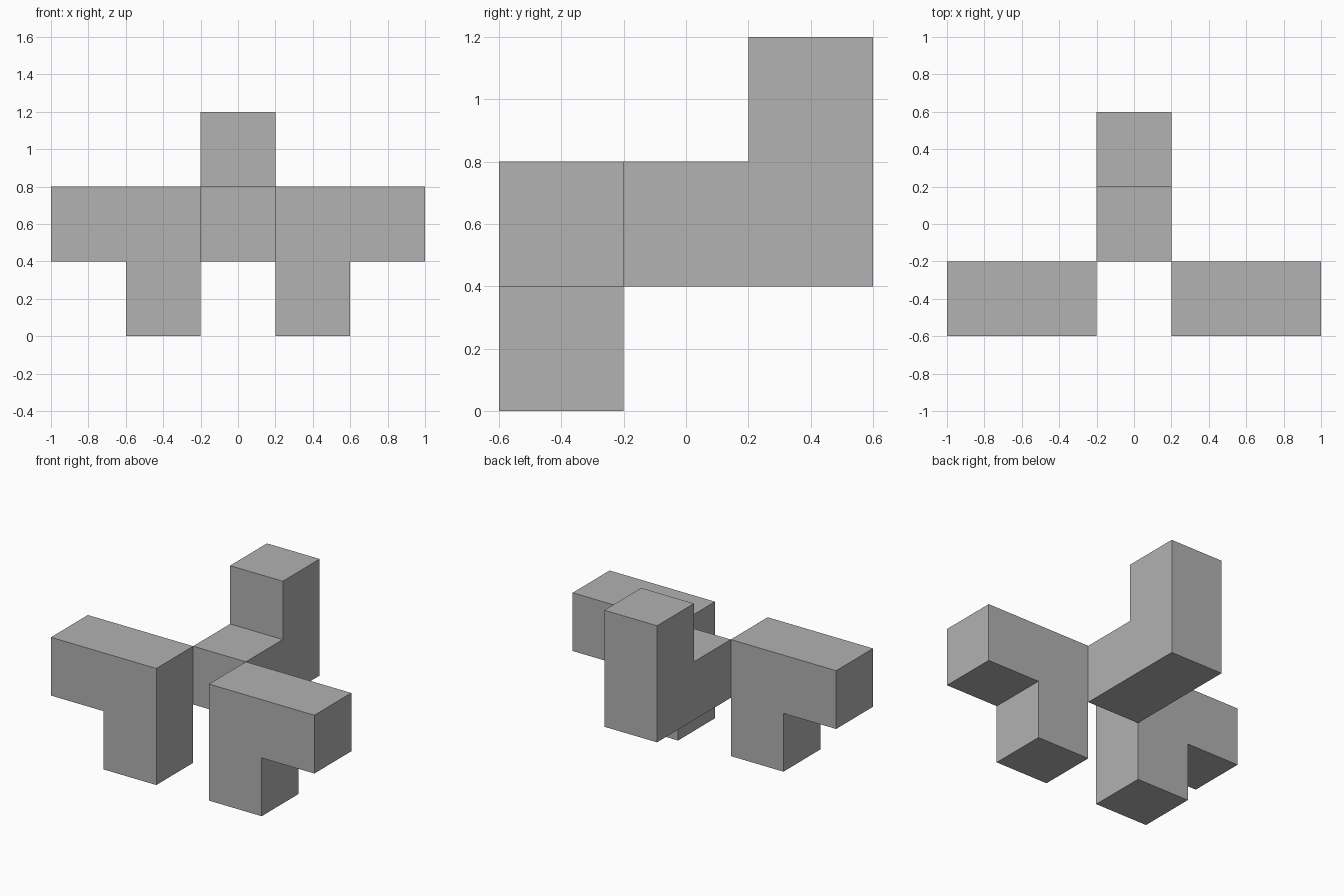
import bpy
import bmesh
from mathutils import Vector

cube = bpy.data.objects.get("Cube")
if cube:
    bpy.data.objects.remove(cube, do_unlink=True)

U = 0.4  # edge of one cubic unit

grey = bpy.data.materials.new("plain grey")
grey.use_nodes = True
colour = (0.445, 0.445, 0.445, 1)
grey.diffuse_color = colour
grey.node_tree.nodes["Principled BSDF"].inputs["Base Color"].default_value = colour


def extruded_part(name, outline, direction):
    """Extrude a flat outline into a closed, flat-shaded block."""
    bm = bmesh.new()
    face = bm.faces.new([bm.verts.new(p) for p in outline])
    result = bmesh.ops.extrude_face_region(bm, geom=[face], use_keep_orig=True)
    moved = [g for g in result["geom"] if isinstance(g, bmesh.types.BMVert)]
    bmesh.ops.translate(bm, verts=moved, vec=Vector(direction))
    bmesh.ops.recalc_face_normals(bm, faces=bm.faces)
    mesh = bpy.data.meshes.new(name)
    bm.to_mesh(mesh)
    bm.free()
    mesh.materials.append(grey)
    obj = bpy.data.objects.new(name, mesh)
    bpy.context.collection.objects.link(obj)
    return obj


# Central block with its raised rear column
spine = [(-U / 2, U), (1.5 * U, U), (1.5 * U, 3 * U),
         (U / 2, 3 * U), (U / 2, 2 * U), (-U / 2, 2 * U)]
extruded_part("rear_column", [(-U / 2, y, z) for y, z in spine], (U, 0, 0))

# Mirrored front arms, each with an inner leg
arm = [(U / 2, 0), (1.5 * U, 0), (1.5 * U, U),
       (2.5 * U, U), (2.5 * U, 2 * U), (U / 2, 2 * U)]
for side, sign in (("left", 1), ("right", -1)):
    extruded_part(side + "_arm_and_leg",
                  [(sign * x, -1.5 * U, z) for x, z in arm], (0, U, 0))
